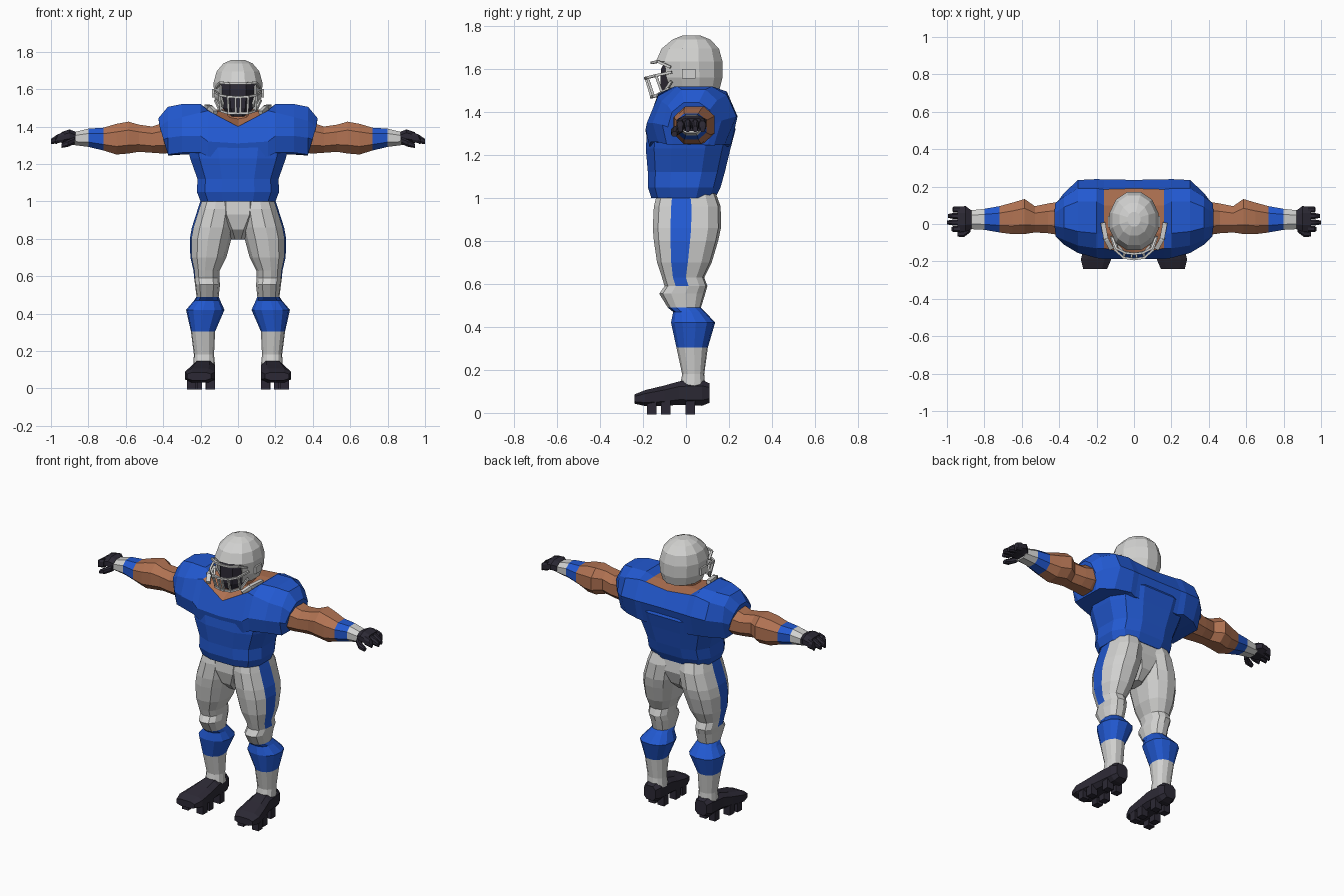
import bpy, bmesh, math
from mathutils import Vector


def material(name, rgb):
    m = bpy.data.materials.new(name)
    m.diffuse_color = (*rgb, 1)
    return m


WHITE, BLUE, SKIN, DARK = 0, 1, 2, 3
MATS = [material("light_grey", (0.64, 0.64, 0.63)), material("jersey_blue", (0.016, 0.10, 0.64)),
        material("skin_brown", (0.44, 0.17, 0.085)), material("dark_rubber", (0.025, 0.022, 0.035))]


def ring(axis, pos, a0, a1, b0, b1, n=8, p=0.85, start=22.5):
    """Rounded-box cross-section across the given axis."""
    pts = []
    for i in range(n):
        t = math.radians(start + 360 * i / n)
        c, s = math.cos(t), math.sin(t)
        a = (a0 + a1) / 2 + (a1 - a0) / 2 * math.copysign(abs(c) ** p, c)
        b = (b0 + b1) / 2 + (b1 - b0) / 2 * math.copysign(abs(s) ** p, s)
        pts.append({'z': (a, b, pos), 'x': (pos, a, b), 'y': (a, pos, b)}[axis])
    return pts


def finish(name, bm, mirror):
    bmesh.ops.recalc_face_normals(bm, faces=bm.faces[:])
    me = bpy.data.meshes.new(name)
    bm.to_mesh(me)
    bm.free()
    for m in MATS:
        me.materials.append(m)
    ob = bpy.data.objects.new(name, me)
    bpy.context.collection.objects.link(ob)
    if mirror:
        ob.modifiers.new("mirror", 'MIRROR')
    return ob


def loft(name, rings, rule, mirror=False, caps=(True, True)):
    """Skin the rings; rule(centre, station, column) gives a colour, or None for a hole."""
    bm = bmesh.new()
    vs = [[bm.verts.new(p) for p in r] for r in rings]
    n = len(rings[0])
    get = rule if callable(rule) else lambda c, i, j: rule
    for i in range(len(vs) - 1):
        for j in range(n):
            k = (j + 1) % n
            quad = [vs[i][j], vs[i][k], vs[i + 1][k], vs[i + 1][j]]
            col = get(sum((v.co for v in quad), Vector()) / 4, i, j)
            if col is not None:
                bm.faces.new(quad).material_index = col
    for use, r, i in ((caps[0], vs[0], 0), (caps[1], vs[-1], len(vs) - 2)):
        if use:
            bm.faces.new(r).material_index = get(r[0].co, i, 0) or 0
    return finish(name, bm, mirror)


def bars(name, paths, w, col, h=None, mirror=True):
    """Square bars along point paths."""
    bm = bmesh.new()
    h = h or w
    for path in paths:
        for p, q in zip(path, path[1:]):
            p, q = Vector(p), Vector(q)
            d = (q - p).normalized()
            side = d.cross(Vector((0, 0, 1) if abs(d.z) < 0.8 else (0, 1, 0))).normalized()
            up = side.cross(d)
            ends = [[bm.verts.new(e + side * a * w / 2 + up * b * h / 2)
                     for a, b in ((-1, -1), (1, -1), (1, 1), (-1, 1))]
                    for e in (p - d * w * 0.3, q + d * w * 0.3)]
            faces = [ends[0], ends[1]] + [[ends[0][j], ends[0][(j + 1) % 4], ends[1][(j + 1) % 4], ends[1][j]]
                                          for j in range(4)]
            for f in faces:
                bm.faces.new(f).material_index = col
    return finish(name, bm, mirror)


# Jersey body
body = [(1.0, .205, -.165, .14), (1.05, .225, -.182, .165), (1.12, .222, -.182, .185),
        (1.23, .262, -.192, .212), (1.32, .285, -.185, .236), (1.41, .2, -.12, .19)]
loft("jersey_body", [ring('z', z, -w, w, f, b, 12, .7, 15) for z, w, f, b in body], BLUE)

# Shoulder pads with the neck opening, half profile per x station
yoke = [
    (0, [(-.17, 1.22), (-.188, 1.31), (-.16, 1.40), (-.06, 1.46), (.10, 1.49), (.19, 1.475), (.236, 1.38), (.2, 1.24)]),
    (.16, [(-.17, 1.24), (-.188, 1.32), (-.13, 1.485), (-.05, 1.49), (.10, 1.49), (.185, 1.49), (.238, 1.38), (.2, 1.24)]),
    (.20, [(-.165, 1.26), (-.182, 1.35), (-.13, 1.475), (-.05, 1.52), (.12, 1.52), (.19, 1.495), (.24, 1.38), (.21, 1.25)]),
    (.30, [(-.13, 1.26), (-.155, 1.35), (-.115, 1.45), (-.04, 1.52), (.12, 1.52), (.19, 1.48), (.235, 1.38), (.18, 1.25)]),
    (.375, [(-.09, 1.25), (-.11, 1.34), (-.085, 1.43), (-.02, 1.505), (.09, 1.505), (.145, 1.455), (.165, 1.36), (.13, 1.245)]),
    (.425, [(-.06, 1.25), (-.085, 1.33), (-.065, 1.40), (-.01, 1.445), (.06, 1.445), (.11, 1.41), (.13, 1.34), (.10, 1.245)])]
loft("shoulder_pads",
     [[(x + (min(0, .3 * (z - 1.42)) if x > .4 else 0), y, z) for y, z in pts] for x, pts in yoke],
     lambda c, i, j: SKIN if i == 0 and j in (2, 3, 4) else BLUE, True, (False, True))

# Neck and collar strips
loft("neck", [ring('z', z, -w, w, f, b) for z, w, f, b in
              ((1.38, .12, -.12, .15), (1.47, .095, -.09, .12), (1.54, .075, -.06, .11))], SKIN)
bars("collar_strip", [[(.125, -.125, 1.475), (.15, -.08, 1.50), (.165, 0, 1.505)]], .025, WHITE)

# Arm: skin, blue wristband, light glove cuff
arm = [(.30, -.07, .12, 1.26, 1.42), (.40, -.065, .125, 1.25, 1.425), (.46, -.055, .115, 1.255, 1.405),
       (.53, -.05, .10, 1.26, 1.415), (.585, -.06, .14, 1.25, 1.432), (.65, -.06, .12, 1.245, 1.42),
       (.72, -.05, .10, 1.268, 1.398), (.80, -.035, .085, 1.288, 1.392), (.885, -.03, .075, 1.30, 1.37)]
loft("arm", [ring('x', *r) for r in arm],
     lambda c, i, j: WHITE if c.x > .8 else BLUE if c.x > .72 else SKIN, True)

# Hand: palm, four fingers and thumb
loft("palm", [ring('x', *r) for r in ((.87, -.032, .077, 1.305, 1.375), (.90, -.045, .10, 1.315, 1.387),
                                      (.945, -.045, .098, 1.31, 1.372))], DARK, True)
for k, (y, tip) in enumerate(((-.027, .975), (.008, 1.0), (.043, .995), (.077, .97))):
    loft(f"finger_{k + 1}", [ring('x', *r) for r in (
        (.93, y - .018, y + .018, 1.315, 1.372), (.965, y - .017, y + .017, 1.31, 1.36),
        (tip, y - .011, y + .011, 1.305, 1.335))], DARK, True)
loft("thumb", [ring('x', *r) for r in ((.875, -.045, -.005, 1.305, 1.345), (.91, -.072, -.03, 1.29, 1.33),
                                       (.945, -.068, -.04, 1.285, 1.31))], DARK, True)

# Leg: trousers with side stripe, knee, two-colour sock
leg = [(1.02, .01, .195, -.135, .14), (.96, .01, .215, -.15, .162), (.86, .02, .247, -.155, .163),
       (.80, .035, .258, -.15, .15), (.70, .062, .255, -.135, .12), (.63, .098, .238, -.112, .085),
       (.59, .10, .235, -.10, .10), (.555, .096, .23, -.125, .09), (.49, .103, .222, -.085, .07),
       (.47, .095, .235, -.06, .09), (.42, .072, .278, -.07, .136), (.305, .122, .252, -.045, .102),
       (.18, .128, .236, -.018, .085), (.12, .122, .24, -.03, .09)]
loft("leg", [ring('z', *r, 12, .85, 5) for r in leg],
     lambda c, i, j: BLUE if .305 < c.z < .49 or (j == 11 and c.z > .6) else WHITE, True)

# Pelvis between the legs
loft("pelvis", [ring('z', z, -w, w, f, b) for z, w, f, b in
                ((1.02, .15, -.145, .14), (.93, .14, -.152, .15), (.85, .07, -.13, .12), (.795, .035, -.07, .06))],
     WHITE)

# Shoe and studs
shoe = [(.11, .14, .225, .045, .14), (.075, .125, .24, .03, .155), (-.03, .12, .25, .035, .15),
        (-.10, .118, .268, .03, .13), (-.19, .118, .288, .03, .108), (-.24, .14, .275, .042, .087)]
loft("shoe", [ring('y', y, a, b, c, d, 8, .65) for y, a, b, c, d in shoe], DARK, True)
bars("shoe_studs", [[(x, y, .045), (x, y, .007)] for x, y in
                    ((.145, -.16), (.25, -.16), (.145, -.095), (.24, -.095), (.15, .02), (.215, .02))],
     .045, DARK)

# Helmet shell with open face
shell = [(1.505, .112, -.11, .16), (1.56, .132, -.135, .175), (1.635, .135, -.145, .175),
         (1.695, .118, -.118, .158), (1.738, .08, -.065, .115), (1.757, .035, -.015, .065)]
helmet = loft("helmet", [ring('z', z, -w, w, f, b, 12, .95, 15) for z, w, f, b in shell],
              lambda c, i, j: None if i < 2 and c.y < -.08 else WHITE, False, (False, True))
solid = helmet.modifiers.new("thickness", 'SOLIDIFY')
solid.thickness = .012

# Dark head inside the helmet
loft("face", [ring('z', z, -w, w, f, b) for z, w, f, b in
              ((1.455, .05, -.11, .03), (1.50, .09, -.128, .11), (1.60, .10, -.125, .13), (1.66, .09, -.09, .12))],
     DARK)

# Ear plates
bars("ear_plate", [[(.134, -.015, 1.578), (.134, .04, 1.578)]], .012, WHITE, .045)

# Face mask bars
bars("face_mask", [
    [(.115, -.075, 1.61), (.095, -.13, 1.635), (.045, -.155, 1.63), (0, -.16, 1.63)],
    [(.122, -.07, 1.585), (.10, -.14, 1.57), (.055, -.18, 1.56), (0, -.188, 1.557)],
    [(.12, -.07, 1.54), (.095, -.105, 1.485), (.055, -.15, 1.472), (0, -.16, 1.47)],
    [(.10, -.14, 1.57), (.092, -.11, 1.485)],
    [(.055, -.18, 1.56), (.05, -.15, 1.472)],
    [(.014, -.187, 1.56), (.012, -.16, 1.47)]], .012, WHITE)
